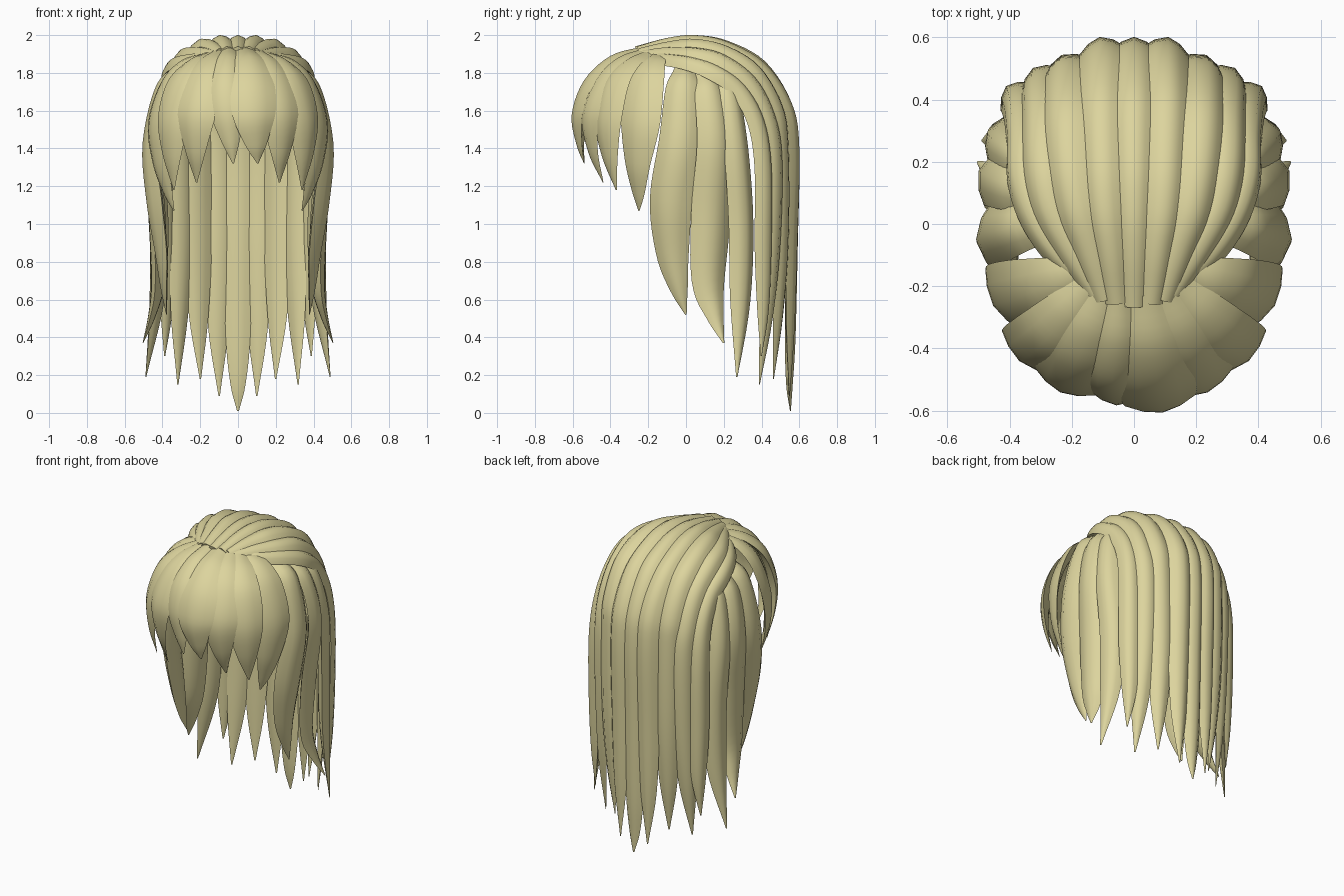
import bpy, bmesh, math
from mathutils import Vector

mat = bpy.data.materials.new("blond")
mat.diffuse_color = (0.72, 0.66, 0.34, 1)

# lens cross-section of a lock: (across, out), ridge at the origin
SECTION = [(-1, -1), (-.55, -.35), (0, 0), (.55, -.35),
           (1, -1), (.5, -1.3), (0, -1.45), (-.5, -1.3)]


def spline(pts, steps=5):
    pts = [Vector(p) for p in pts]
    pts = [2 * pts[0] - pts[1]] + pts + [2 * pts[-1] - pts[-2]]
    out = []
    for a, b, c, d in zip(pts, pts[1:], pts[2:], pts[3:]):
        for i in range(steps):
            t = i / steps
            out.append(0.5 * (2 * b + (c - a) * t + (2 * a - 5 * b + 4 * c - d) * t * t
                              + (3 * b - a - 3 * c + d) * t ** 3))
    return out + [pts[-2]]


def lock(name, pts, thick):
    """Sweep the section along a ridge line of (x, y, z, half width)."""
    path = spline(pts)
    wmax = max(p[3] for p in pts)
    bm = bmesh.new()
    rings = []
    for i, q in enumerate(path):
        p = q.to_3d()
        tan = (path[min(i + 1, len(path) - 1)].to_3d() - path[max(i - 1, 0)].to_3d()).normalized()
        out = p - Vector((0, 0, min(p.z, 1.4)))
        out = (out - tan * out.dot(tan)).normalized()
        side = tan.cross(out)
        w = max(q[3], 0.004)
        t = thick * min(1, w / wmax)
        rings.append([bm.verts.new(p + side * a * w + out * b * t) for a, b in SECTION])
    n = len(SECTION)
    for r, s in zip(rings, rings[1:]):
        for k in range(n):
            bm.faces.new((r[k], r[(k + 1) % n], s[(k + 1) % n], s[k]))
    bm.faces.new(rings[0][::-1])
    bm.faces.new(rings[-1])
    bmesh.ops.recalc_face_normals(bm, faces=bm.faces)
    me = bpy.data.meshes.new(name)
    bm.to_mesh(me)
    bm.free()
    for f in me.polygons:
        f.use_smooth = True
    me.set_sharp_from_angle(angle=math.radians(50))
    me.materials.append(mat)
    bpy.context.collection.objects.link(bpy.data.objects.new(name, me))


def pair(name, pts, thick):
    lock(name + "_right", pts, thick)
    lock(name + "_left", [(-x, y, z, w) for x, y, z, w in pts], thick)


# long locks running over the crown and down the back
lock("back_centre", [(0, -.27, 1.94, .04), (0, -.1, 1.985, .05), (0, .05, 2, .055), (0, .22, 1.97, .062),
                     (0, .42, 1.86, .07), (0, .56, 1.64, .075), (0, .6, 1.4, .075), (0, .592, .9, .075),
                     (0, .58, .4, .065), (0, .565, .15, .04), (0, .555, .01, .005)], .045)
pair("back_inner", [(.06, -.26, 1.94, .04), (.08, -.1, 1.985, .05), (.1, .05, 2, .06), (.11, .22, 1.965, .065),
                    (.115, .42, 1.85, .07), (.11, .56, 1.64, .075), (.11, .6, 1.4, .075), (.11, .59, .9, .075),
                    (.11, .575, .45, .055), (.1, .55, .09, .004)], .045)
pair("back_middle", [(.1, -.25, 1.93, .04), (.15, -.1, 1.965, .055), (.2, .05, 1.98, .065), (.23, .22, 1.94, .07),
                     (.24, .39, 1.83, .075), (.24, .51, 1.62, .08), (.235, .54, 1.4, .08), (.23, .54, .9, .08),
                     (.22, .51, .5, .055), (.2, .465, .18, .004)], .045)
pair("back_outer", [(.13, -.23, 1.92, .04), (.21, -.1, 1.935, .055), (.29, .05, 1.93, .06), (.32, .2, 1.89, .065),
                    (.325, .36, 1.77, .07), (.33, .46, 1.58, .07), (.325, .5, 1.35, .075), (.325, .49, .9, .075),
                    (.33, .45, .5, .055), (.32, .39, .15, .004)], .045)
pair("crown_edge", [(.14, -.2, 1.91, .04), (.25, -.11, 1.9, .055), (.34, .02, 1.88, .06), (.385, .16, 1.83, .065),
                    (.39, .3, 1.73, .065), (.4, .4, 1.55, .065), (.41, .44, 1.3, .065), (.41, .44, .9, .065),
                    (.4, .43, .55, .045), (.39, .4, .3, .004)], .045)

# hanging side locks tucked under the crown
pair("side_rear", [(.33, .2, 1.8, .05), (.42, .25, 1.68, .065), (.47, .29, 1.4, .075), (.455, .32, 1, .08),
                   (.46, .31, .6, .065), (.49, .27, .19, .004)], .05)
pair("side_middle", [(.33, .1, 1.82, .06), (.44, .14, 1.7, .085), (.5, .17, 1.42, .1), (.475, .15, 1.05, .11),
                     (.46, .13, .7, .09), (.475, .16, .52, .05), (.505, .2, .37, .004)], .06)
pair("side_front", [(.3, 0, 1.85, .06), (.43, -.02, 1.74, .09), (.505, -.04, 1.43, .11), (.485, -.09, 1.12, .115),
                    (.44, -.08, .85, .09), (.41, -.04, .66, .05), (.38, 0, .52, .004)], .06)

# short fringe locks
lock("fringe_centre_right", [(.04, -.23, 1.94, .05), (.06, -.4, 1.89, .09), (.08, -.54, 1.76, .12),
                             (.09, -.605, 1.58, .115), (.1, -.58, 1.42, .06), (.105, -.54, 1.32, .004)], .04)
lock("fringe_centre_left", [(-.05, -.23, 1.94, .04), (-.06, -.39, 1.89, .07), (-.07, -.52, 1.77, .09),
                            (-.06, -.58, 1.6, .09), (-.04, -.57, 1.44, .05), (-.025, -.54, 1.32, .004)], .04)
pair("fringe_inner", [(.09, -.22, 1.93, .05), (.15, -.36, 1.88, .09), (.2, -.47, 1.77, .115),
                      (.235, -.54, 1.58, .11), (.235, -.51, 1.38, .06), (.22, -.44, 1.22, .004)], .04)
pair("fringe_middle", [(.13, -.2, 1.92, .05), (.23, -.31, 1.87, .09), (.31, -.4, 1.76, .115),
                       (.365, -.44, 1.56, .11), (.365, -.42, 1.36, .065), (.34, -.37, 1.18, .004)], .04)
pair("fringe_outer", [(.15, -.16, 1.91, .05), (.28, -.2, 1.87, .09), (.38, -.24, 1.76, .12),
                      (.45, -.26, 1.54, .12), (.43, -.27, 1.32, .08), (.38, -.26, 1.16, .04),
                      (.34, -.25, 1.07, .004)], .04)
